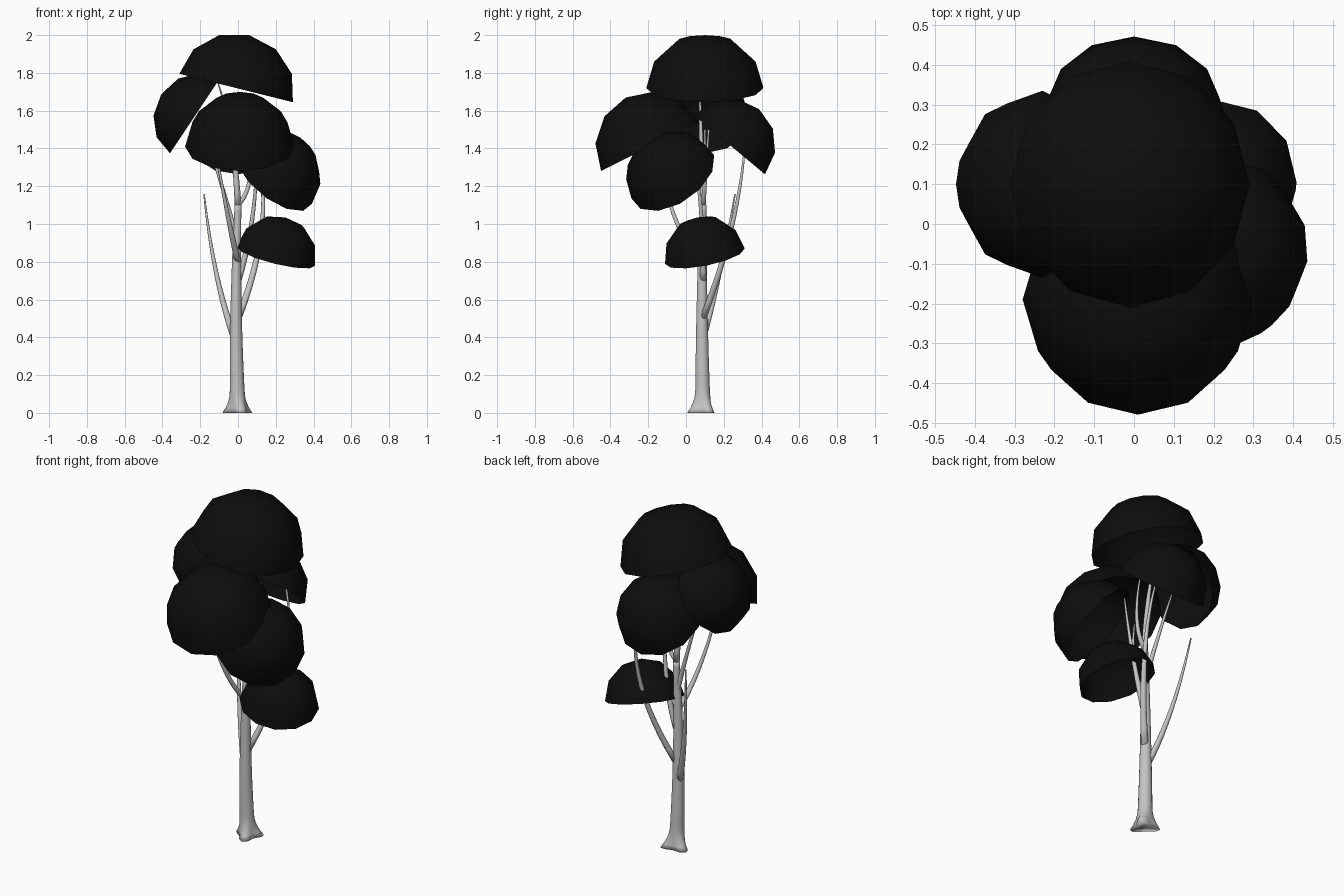
import bpy
import bmesh
import math
from mathutils import Vector, Matrix

default_cube = bpy.data.objects.get("Cube")
if default_cube:
    bpy.data.objects.remove(default_cube, do_unlink=True)


def make_material(name, value):
    material = bpy.data.materials.new(name)
    colour = (value, value, value, 1)
    material.use_nodes = True
    material.diffuse_color = colour
    shader = material.node_tree.nodes["Principled BSDF"]
    shader.inputs["Base Color"].default_value = colour
    return material


bark = make_material("pale grey bark", 0.55)
foliage = make_material("near black foliage", 0.004)


def finish(bm, name, material):
    for face in bm.faces:
        face.smooth = True
    mesh = bpy.data.meshes.new(name)
    bm.to_mesh(mesh)
    bm.free()
    mesh.materials.append(material)
    part = bpy.data.objects.new(name, mesh)
    bpy.context.collection.objects.link(part)


def root_flare(angle, height):
    """Widen the trunk into a few roots that fade out above the ground."""
    fade = max(0, 1 - height / 0.12) ** 2
    roots = {"left": 160, "right": 35, "front": -70}
    spread = sum(max(0, math.cos(angle - math.radians(direction))) ** 6
                 for direction in roots.values())
    return 1 + fade * (spread + 0.1)


def limb(name, start, bend, end, thick, thin, sides=10, steps=12):
    """Tapered limb along a curve pulled towards the bend, with level rings."""
    bm = bmesh.new()
    start, bend, end = Vector(start), Vector(bend), Vector(end)
    rings = []
    for step in range(steps + 1):
        t = step / steps
        centre = start.lerp(bend, t).lerp(bend.lerp(end, t), t)
        radius = thick + (thin - thick) * t
        ring = []
        for side in range(sides):
            angle = math.tau * side / sides
            reach = radius * root_flare(angle, centre.z)
            offset = Vector((math.cos(angle), math.sin(angle), 0)) * reach
            ring.append(bm.verts.new(centre + offset))
        rings.append(ring)
    for lower, upper in zip(rings, rings[1:]):
        for side in range(sides):
            after = (side + 1) % sides
            bm.faces.new((lower[side], lower[after], upper[after], upper[side]))
    bm.faces.new(reversed(rings[0]))
    bm.faces.new(rings[-1])
    finish(bm, name, bark)


def dome(name, centre, radius, crown, squash=1):
    """Open half sphere whose crown points along the given direction."""
    bm = bmesh.new()
    bmesh.ops.create_uvsphere(bm, u_segments=12, v_segments=6, radius=radius)
    lower_half = [vert for vert in bm.verts if vert.co.z < -radius / 10]
    bmesh.ops.delete(bm, geom=lower_half, context="VERTS")
    up = Vector((0, 0, 1))
    tilt = up.rotation_difference(Vector(crown)).to_matrix().to_4x4()
    flatten = Matrix.Scale(squash, 4, up)
    bm.transform(Matrix.Translation(centre) @ tilt @ flatten)
    finish(bm, name, foliage)


# Trunk with flared roots, and the leader that carries the top foliage
fork = (0, 0.09, 1.1)
limb("trunk", start=(0, 0.09, 0), bend=(-0.02, 0.08, 0.5), end=fork,
     thick=0.042, thin=0.018, sides=18, steps=40)
limb("leader", start=fork, bend=(-0.02, 0.08, 1.5), end=(-0.11, 0.07, 1.76),
     thick=0.018, thin=0.003)

# Branches
limb("bare_branch", start=(-0.02, 0.09, 0.4), bend=(-0.13, 0.18, 0.7),
     end=(-0.18, 0.26, 1.16), thick=0.02, thin=0.004)
limb("back_branch", start=(0, 0.09, 0.5), bend=(0.2, 0.28, 1),
     end=(0.1, 0.31, 1.4), thick=0.02, thin=0.005)
limb("front_branch", start=(0, 0.08, 0.8), bend=(-0.05, -0.1, 1),
     end=(-0.12, -0.14, 1.4), thick=0.018, thin=0.005)
limb("right_branch", start=(0, 0.09, 0.7), bend=(0.1, 0.1, 1),
     end=(0.1, 0.04, 1.4), thick=0.018, thin=0.005)
limb("fork_branch", start=fork, bend=(0.1, 0.1, 1.2),
     end=(0.06, 0.12, 1.5), thick=0.015, thin=0.005)
limb("left_branch", start=(0, 0.09, 0.9), bend=(-0.08, 0.1, 1.2),
     end=(-0.18, 0.1, 1.5), thick=0.015, thin=0.005)

# Foliage domes, from the top down
dome("top_foliage", centre=(-0.01, 0.1, 1.72), radius=0.31,
     crown=(1, 0, 4), squash=0.93)
dome("left_foliage", centre=(-0.23, 0.1, 1.57), radius=0.235,
     crown=(-3, 0, 2), squash=0.9)
dome("back_foliage", centre=(0, 0.23, 1.42), radius=0.245,
     crown=(0, 5, 6))
dome("front_foliage", centre=(0.01, -0.19, 1.41), radius=0.29,
     crown=(0, -1, 2))
dome("right_foliage", centre=(0.19, -0.07, 1.25), radius=0.25,
     crown=(5, -4, 6))
dome("low_foliage", centre=(0.2, 0.1, 0.83), radius=0.215,
     crown=(1, -0.8, 4))
